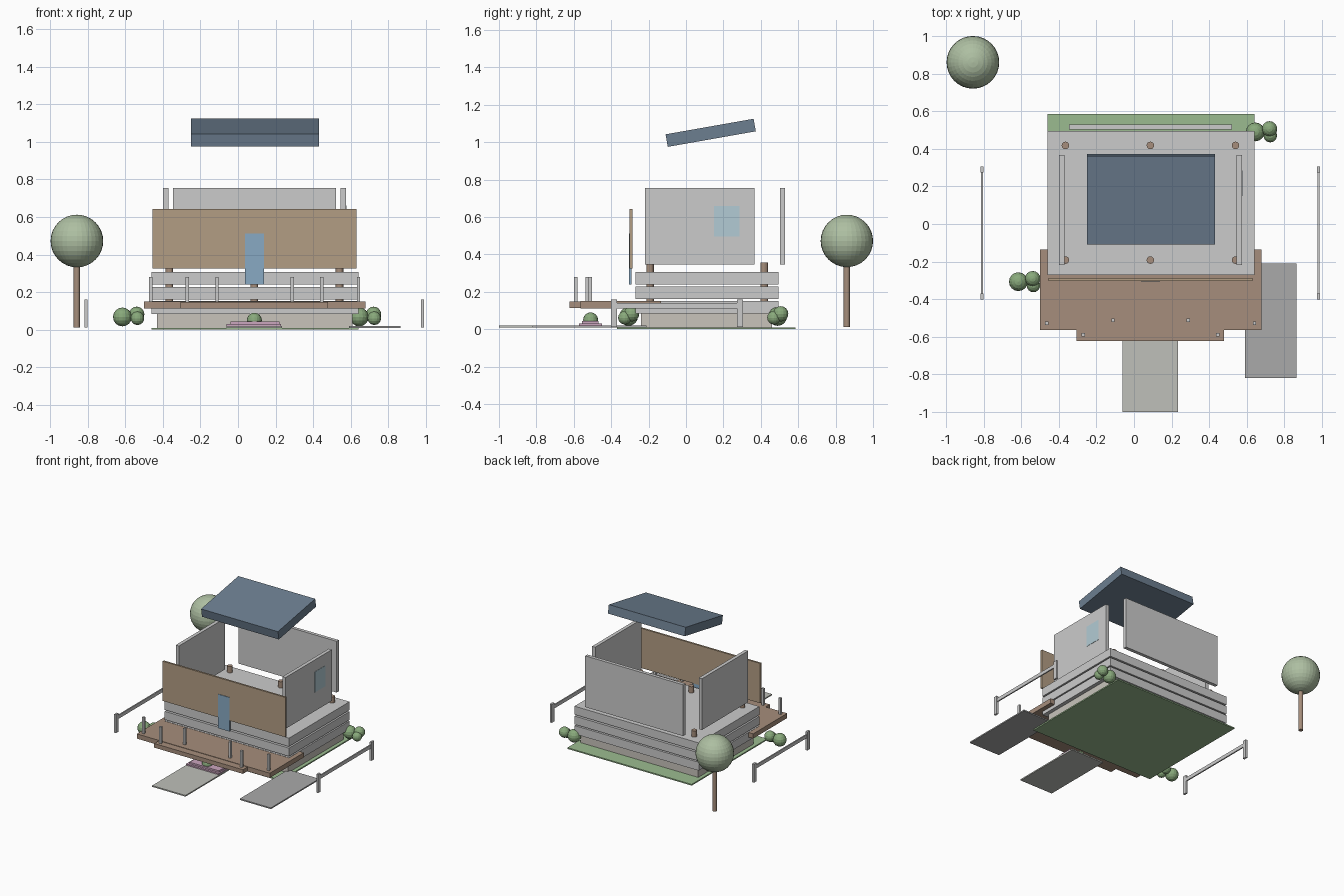
import bpy, math


def material(name, rgb):
    m = bpy.data.materials.new(name)
    m.diffuse_color = (*rgb, 1)
    return m


WOOD = material("wood", (0.38, 0.27, 0.20))
TAN = material("tan_panel", (0.45, 0.34, 0.23))
STONE = material("stone", (0.58, 0.55, 0.50))
ROOF = material("roof_blue", (0.15, 0.21, 0.28))
DOOR = material("door_blue", (0.25, 0.40, 0.55))
GLASS = material("glass", (0.45, 0.60, 0.66))
GRASS = material("grass", (0.33, 0.50, 0.28))
LEAF = material("leaf", (0.42, 0.52, 0.36))
BUSH = material("bush", (0.25, 0.40, 0.20))
PINK = material("flower_pink", (0.60, 0.38, 0.52))
DRIVE = material("asphalt", (0.40, 0.40, 0.40))
PATH = material("path", (0.52, 0.53, 0.49))


def finish(name, mat):
    o = bpy.context.object
    o.name = name
    if mat:
        o.data.materials.append(mat)
    return o


def box(name, x, y, z, mat=None):
    """Box from (min, max) pairs."""
    bpy.ops.mesh.primitive_cube_add(size=1, location=[sum(p) / 2 for p in (x, y, z)])
    o = finish(name, mat)
    o.scale = [p[1] - p[0] for p in (x, y, z)]
    return o


def post(name, x, y, z, r, mat):
    bpy.ops.mesh.primitive_cylinder_add(vertices=16, radius=r, depth=z[1] - z[0],
                                        location=(x, y, sum(z) / 2))
    return finish(name, mat)


def ball(name, x, y, z, r, mat, seg=16):
    bpy.ops.mesh.primitive_uv_sphere_add(segments=seg, ring_count=seg // 2, radius=r,
                                         location=(x, y, z))
    return finish(name, mat)


# Ground pieces
box("lawn", (-0.46, 0.64), (-0.37, 0.585), (0, 0.01), GRASS)
box("front_path", (-0.06, 0.235), (-1, -0.42), (0.01, 0.02), PATH)
box("driveway", (0.59, 0.865), (-0.82, -0.21), (0.01, 0.02), DRIVE)

# Flower bed with a small shrub
box("flower_bed", (-0.06, 0.23), (-0.572, -0.45), (0.018, 0.03), PINK)
box("flower_bed_top", (-0.04, 0.22), (-0.555, -0.467), (0.03, 0.043), PINK)
ball("bed_shrub", 0.087, -0.51, 0.05, 0.04, BUSH)

# Foundation, floor slabs and columns
box("foundation", (-0.43, 0.61), (-0.24, 0.46), (0.01, 0.085), STONE)
for i, z in enumerate(((0.085, 0.152), (0.162, 0.228), (0.24, 0.307))):
    box(f"floor_slab_{i}", (-0.46, 0.64), (-0.27, 0.495), z)
for x in (-0.365, 0.087, 0.54):
    for y in (-0.192, 0.418):
        post("column", x, y, (0.08, 0.357), 0.02, WOOD)

# Deck and railing posts
box("deck", (-0.5, 0.677), (-0.565, -0.135), (0.112, 0.15), WOOD)
box("deck_front", (-0.305, 0.48), (-0.623, -0.5), (0.114, 0.147), WOOD)
for dx, y in ((0.2, -0.512), (0.357, -0.59), (0.553, -0.528)):
    for s in (-1, 1):
        x = 0.088 + s * dx
        box("deck_post", (x - 0.009, x + 0.009), (y - 0.009, y + 0.009), (0.145, 0.28))

# Separated wall panels, door and window
box("front_panel", (-0.455, 0.63), (-0.302, -0.287), (0.325, 0.643), TAN)
box("front_door", (0.038, 0.138), (-0.306, -0.292), (0.24, 0.512), DOOR)
for x in (-0.384, 0.56):
    box("side_wall", (x - 0.014, x + 0.014), (-0.218, 0.367), (0.345, 0.755))
box("back_wall", (-0.346, 0.521), (0.503, 0.53), (0.345, 0.755))
box("side_window", (0.565, 0.576), (0.15, 0.285), (0.495, 0.66), GLASS)

# Lifted sloping roof
roof = box("roof", (-0.25, 0.43), (-0.107, 0.371), (1.016, 1.084), ROOF)
roof.rotation_euler.x = math.radians(10)

# Side fences
for fx in (-0.808, 0.982):
    for y in (-0.385, 0.29):
        box("fence_post", (fx - 0.008, fx + 0.008), (y - 0.016, y + 0.016), (0.012, 0.16))
    box("fence_rail", (fx - 0.005, fx + 0.005), (-0.385, 0.29), (0.112, 0.14))

# Tree
post("tree_trunk", -0.857, 0.86, (0.012, 0.36), 0.017, WOOD)
ball("tree_crown", -0.857, 0.86, 0.472, 0.14, LEAF, 32)

# Bushes
for bx, by in ((-0.615, -0.307), (0.645, 0.49)):
    ball("bush", bx, by, 0.068, 0.05, BUSH)
    ball("bush_high", bx + 0.076, by + 0.016, 0.082, 0.041, BUSH)
    ball("bush_low", bx + 0.08, by - 0.02, 0.061, 0.036, BUSH)
